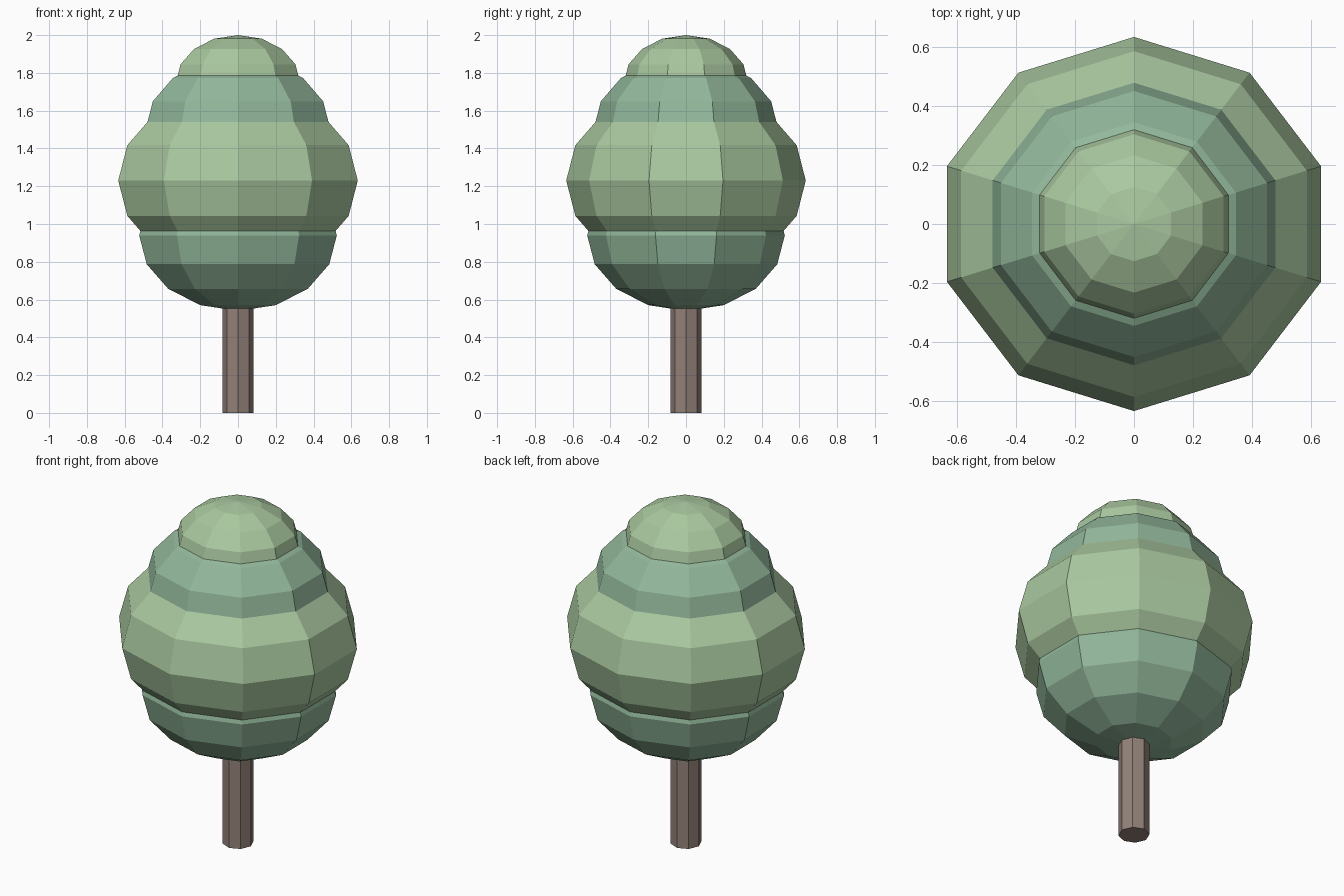
import bpy, bmesh, math
from mathutils import Matrix

if "Cube" in bpy.data.objects:
    bpy.data.objects.remove(bpy.data.objects["Cube"])


def material(name, rgb):
    m = bpy.data.materials.new(name)
    m.diffuse_color = (*rgb, 1)
    m.use_nodes = True
    m.node_tree.nodes["Principled BSDF"].inputs["Base Color"].default_value = m.diffuse_color
    return m


LIGHT = material("light_leaf", (0.40, 0.58, 0.35))
DEEP = material("deep_leaf", (0.29, 0.48, 0.33))
BARK = material("bark", (0.29, 0.22, 0.19))


def add_object(name, bm, mat):
    mesh = bpy.data.meshes.new(name)
    bm.to_mesh(mesh)
    bm.free()
    mesh.materials.append(mat)
    obj = bpy.data.objects.new(name, mesh)
    bpy.context.collection.objects.link(obj)
    return obj


# Squashed low-poly ball: 10 sides, 8 rings, a corner facing front and back
def foliage(name, half_width, half_height, z, mat):
    bm = bmesh.new()
    bmesh.ops.create_uvsphere(bm, u_segments=10, v_segments=8, radius=1)
    # make a corner lie on the y axis
    top = max(bm.verts, key=lambda v: v.co.x ** 2 + v.co.y ** 2 - abs(v.co.z))
    turn = math.pi / 2 - math.atan2(top.co.y, top.co.x)
    bm.transform(Matrix.Rotation(turn, 4, 'Z'))
    # equal overall width in x and y
    sx = half_width / math.cos(math.radians(18))
    bm.transform(Matrix.Translation((0, 0, z)) @ Matrix.Diagonal((sx, half_width, half_height, 1)))
    add_object(name, bm, mat)


foliage("lower_foliage", 0.523, 0.40, 0.94, DEEP)
foliage("main_foliage", 0.634, 0.489, 1.23, LIGHT)
foliage("upper_foliage", 0.488, 0.378, 1.505, DEEP)
foliage("top_foliage", 0.329, 0.25, 1.75, LIGHT)

# Eight-sided trunk reaching into the foliage
bm = bmesh.new()
bmesh.ops.create_cone(bm, cap_ends=True, segments=8, radius1=0.083, radius2=0.083, depth=0.62)
bm.transform(Matrix.Translation((0, 0, 0.31)))
add_object("trunk", bm, BARK)
